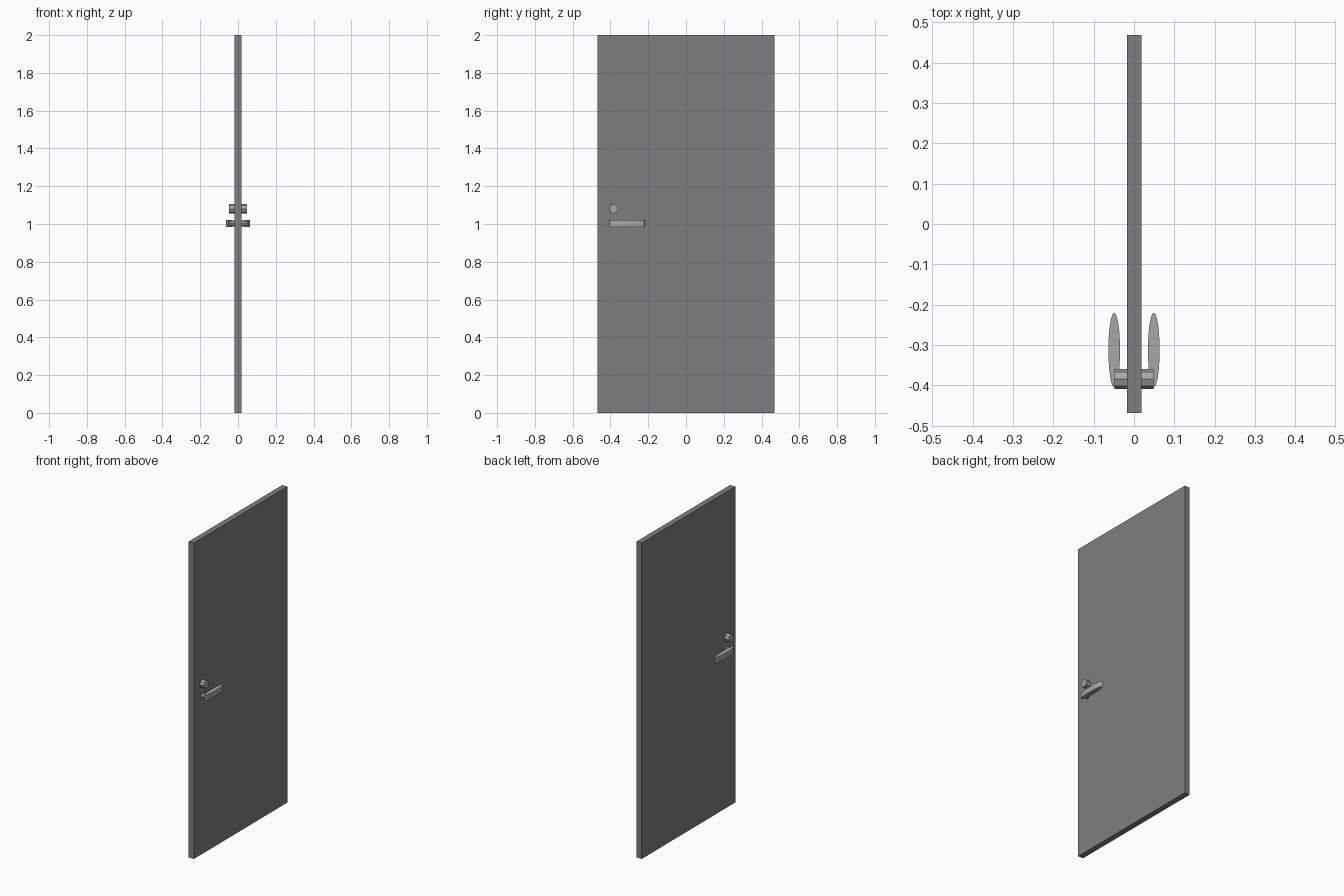
import bpy, bmesh, math
from mathutils import Matrix

if "Cube" in bpy.data.objects:
    bpy.data.objects.remove(bpy.data.objects["Cube"])


def grey(name, v):
    mat = bpy.data.materials.new(name)
    mat.diffuse_color = (v, v, v, 1)
    mat.use_nodes = True
    mat.node_tree.nodes["Principled BSDF"].inputs["Base Color"].default_value = mat.diffuse_color
    return mat


DARK = grey("dark_grey", 0.21)
METAL = grey("metal_grey", 0.39)


def finish(name, bm, mat):
    bmesh.ops.recalc_face_normals(bm, faces=bm.faces)
    me = bpy.data.meshes.new(name)
    bm.to_mesh(me)
    bm.free()
    me.materials.append(mat)
    ob = bpy.data.objects.new(name, me)
    bpy.context.collection.objects.link(ob)
    return ob


def rod(name, x0, x1, y, z, r, sides):
    """Flat-sided rod along x."""
    bm = bmesh.new()
    m = Matrix.Translation(((x0 + x1) / 2, y, z)) @ Matrix.Rotation(math.pi / 2, 4, 'Y')
    bmesh.ops.create_cone(bm, cap_ends=True, segments=sides, radius1=r, radius2=r,
                          depth=abs(x1 - x0), matrix=m)
    return finish(name, bm, METAL)


def lever(name, x):
    """Elliptical bar lying along y, straight up and down."""
    bm = bmesh.new()
    m = Matrix.Translation((x, -0.3125, 1.003)) @ Matrix.Diagonal((0.0145, 0.0925, 1, 1))
    bmesh.ops.create_cone(bm, cap_ends=True, segments=24, radius1=1, radius2=1,
                          depth=0.036, matrix=m)
    return finish(name, bm, METAL)


# door panel
bm = bmesh.new()
bmesh.ops.create_cube(bm, size=1, matrix=Matrix.Translation((0.0005, 0, 1)) @ Matrix.Diagonal((0.036, 0.936, 2, 1)))
finish("door_panel", bm, DARK)

# hardware on both faces
for side, s in (("right", 1), ("left", -1)):
    lever("lever_" + side, s * 0.049)
    rod("lever_stem_" + side, s * 0.01, s * 0.043, -0.381, 1.003, 0.016, 8)
    rod("lock_" + side, s * 0.01, s * 0.048, -0.384, 1.08, 0.025, 8)
